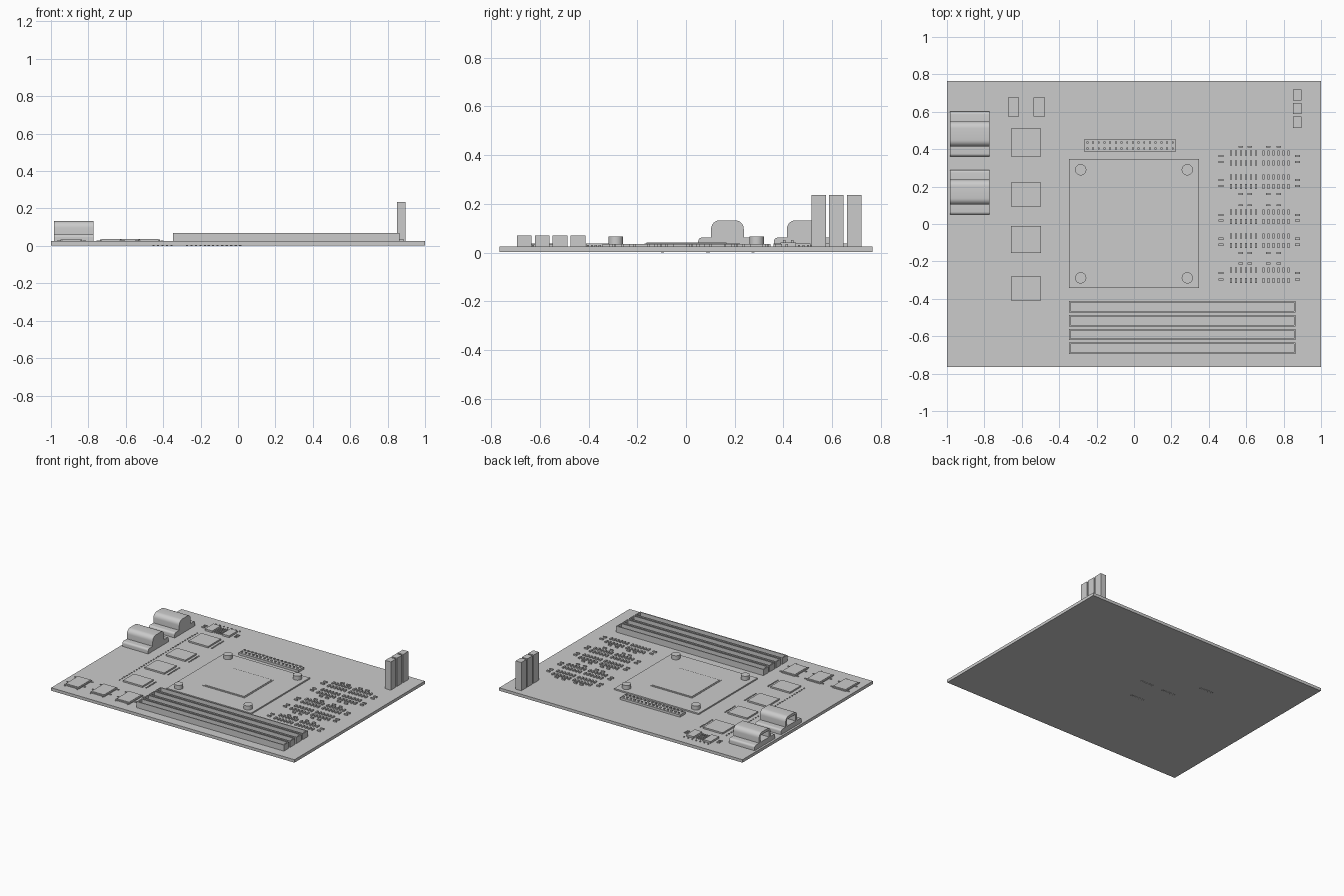
import bpy, bmesh, math
from mathutils import Matrix, Vector

if "Cube" in bpy.data.objects:
    bpy.data.objects.remove(bpy.data.objects["Cube"])

TOP = 0.025  # board upper surface


def finish(name, bm, smooth=False):
    bmesh.ops.recalc_face_normals(bm, faces=bm.faces)
    me = bpy.data.meshes.new(name)
    bm.to_mesh(me)
    bm.free()
    ob = bpy.data.objects.new(name, me)
    bpy.context.collection.objects.link(ob)
    if smooth:
        bpy.ops.object.select_all(action='DESELECT')
        ob.select_set(True)
        bpy.context.view_layer.objects.active = ob
        bpy.ops.object.shade_smooth_by_angle(angle=math.radians(35))
    return ob


def add_box(bm, x0, x1, y0, y1, z0, z1):
    m = Matrix.Translation(((x0 + x1) / 2, (y0 + y1) / 2, (z0 + z1) / 2)) @ \
        Matrix.Diagonal((x1 - x0, y1 - y0, z1 - z0, 1))
    return bmesh.ops.create_cube(bm, size=1, matrix=m)['verts']


def box(name, *dims):
    bm = bmesh.new()
    add_box(bm, *dims)
    return finish(name, bm)


def bits(name, items, z0=TOP, z1=TOP + 0.008):
    """Many small blocks, each (x, y, width, depth), in one object."""
    bm = bmesh.new()
    for x, y, w, d in items:
        add_box(bm, x - w / 2, x + w / 2, y - d / 2, y + d / 2, z0, z1)
    return finish(name, bm)


def sunk_box(name, x0, x1, y0, y1, z0, z1, rim, depth):
    """Box whose top is inset and pushed by depth (negative raises it)."""
    bm = bmesh.new()
    add_box(bm, x0, x1, y0, y1, z0, z1)
    bm.normal_update()
    top = max(bm.faces, key=lambda f: f.calc_center_median().z)
    bmesh.ops.inset_individual(bm, faces=[top], thickness=rim)
    new = bmesh.ops.extrude_discrete_faces(bm, faces=[top])['faces'][0]
    bmesh.ops.translate(bm, verts=new.verts, vec=(0, 0, -depth))
    return finish(name, bm)


# Circuit board
box("circuit_board", -1, 1, -0.765, 0.765, 0.003, TOP)

# Processor socket: base plate, lid and four corner screws
box("socket_plate", -0.347, 0.347, -0.343, 0.347, TOP, 0.035)
sunk_box("processor_lid", -0.172, 0.172, -0.17, 0.174, 0.035, 0.038, 0.012, -0.003)
for sx in (-1, 1):
    for y in (-0.288, 0.29):
        bm = bmesh.new()
        bmesh.ops.create_cone(bm, cap_ends=True, segments=32, radius1=0.03, radius2=0.03,
                              depth=0.04, matrix=Matrix.Translation((sx * 0.285, y, 0.045)))
        finish("socket_screw", bm, True)

# Memory slots with a long groove
for i in range(4):
    y = -0.443 - 0.0738 * i
    sunk_box("memory_slot", -0.347, 0.863, y - 0.03, y + 0.03, TOP, 0.07, 0.011, 0.03)

# Pin header above the socket
box("header_base", -0.267, 0.225, 0.388, 0.452, TOP, 0.042)
bits("header_pins", [(-0.249 + i * 0.0304, y, 0.01, 0.01)
                     for i in range(16) for y in (0.404, 0.436)], 0.042, 0.052)

# Upright blocks at the back right corner
for y in (0.544, 0.617, 0.69):
    box("upright_block", 0.85, 0.896, y - 0.03, y + 0.03, TOP, 0.235)

# Port housings on the left edge: stepped profile run along x, open at the outer end
def arc(cy, cz, r, a0, a1, n=6):
    return [(cy + r * math.cos(math.radians(a0 + (a1 - a0) * k / n)),
             cz + r * math.sin(math.radians(a0 + (a1 - a0) * k / n))) for k in range(n + 1)]


profile = ([(-0.12, TOP), (0.12, TOP)] + arc(0.105, 0.046, 0.015, 0, 90)
           + [(0.067, 0.061)] + arc(0.032, 0.097, 0.035, 0, 90) + arc(-0.032, 0.097, 0.035, 90, 180)
           + [(-0.067, 0.061)] + arc(-0.105, 0.046, 0.015, 90, 180))
for cy in (0.481, 0.17):
    bm = bmesh.new()
    face = bm.faces.new([bm.verts.new((-0.985, cy + y, z)) for y, z in profile])
    ext = bmesh.ops.extrude_face_region(bm, geom=[face])['geom']
    bmesh.ops.translate(bm, vec=(0.212, 0, 0),
                        verts=[g for g in ext if isinstance(g, bmesh.types.BMVert)])
    port = finish("port_housing", bm, True)
    cutter = box("port_cutter", -1.1, -0.83, cy - 0.05, cy + 0.05, 0.062, 0.112)
    cutter.hide_render = True
    cutter.hide_viewport = False
    cutter.display_type = 'WIRE'
    mod = port.modifiers.new("opening", 'BOOLEAN')
    mod.object = cutter
    mod.operation = 'DIFFERENCE'
    mod.solver = 'EXACT'
    bpy.context.view_layer.objects.active = port
    bpy.ops.object.modifier_apply(modifier=mod.name)
    bpy.data.objects.remove(cutter)

# Column of square chips with rows of contacts at both sides
contacts = []
for y0, y1 in ((0.36, 0.51), (0.093, 0.222), (-0.155, -0.01), (-0.41, -0.282)):
    box("square_chip", -0.658, -0.498, y0, y1, TOP, 0.036)
    for k in range(8):
        contacts.append((-0.472, y0 + (y1 - y0) * (k + 0.5) / 8, 0.007, 0.009))
contacts += [(-0.691, 0.51 - k * 0.0285, 0.007, 0.01) for k in range(33)]
bits("chip_contacts", contacts, TOP, 0.03)

# Chips at the front left corner
legs = []
for x in (-0.891, -0.68, -0.474):
    sunk_box("corner_chip", x - 0.057, x + 0.057, -0.68, -0.522, TOP, 0.033, 0.01, -0.003)
    legs += [(x + s * 0.068, y, 0.018, 0.008) for s in (-1, 1) for y in (-0.535, -0.628)]
    legs += [(x + s * 0.05, -0.685, 0.008, 0.014) for s in (-1, 1)]
bits("corner_chip_legs", legs, TOP, 0.03)

# Pair of small controllers with surrounding contacts
for x in (-0.645, -0.506):
    box("small_chip", x - 0.03, x + 0.03, 0.575, 0.676, TOP, 0.038)
small = [(-0.602 + i * 0.0165, 0.585 + j * 0.016, 0.008, 0.007)
         for i in range(4) for j in range(6)]
small += [(-0.67 + i * 0.033, 0.695, 0.008, 0.008) for i in range(7)]
small += [(x, y, 0.022, 0.007) for x in (-0.711, -0.444) for y in (0.606, 0.622, 0.638)]
bits("small_chip_contacts", small, TOP, 0.031)

# Capacitor banks on the right: two rows per bank, plus end and edge pieces
caps = []
for r0, r1, edge in ((0.38, 0.327, 0.413), (0.252, 0.2, 0.16), (0.065, 0.014, 0.1),
                     (-0.063, -0.115, -0.155), (-0.245, -0.301, -0.212)):
    for x0 in (0.518, 0.692):
        caps += [(x0 + i * 0.0268, y, 0.012, 0.027) for i in range(6) for y in (r0, r1)]
    caps += [(x, y, 0.026, 0.011) for x in (0.465, 0.875)
             for y in (r0 - 0.016, r1 + 0.004)]
    caps += [(x, edge, 0.024, 0.01) for x in (0.57, 0.62, 0.718, 0.775)]
bits("capacitor_banks", caps, TOP, 0.034)

# Tiny components on the underside
under = [(x + (i - 2) * 0.024, y, 0.012, 0.012)
         for x, y in ((-0.036, 0.093), (-0.225, 0.089), (-0.404, 0.275), (-0.109, -0.097))
         for i in range(5)]
bits("underside_parts", under, 0.0, 0.003)
